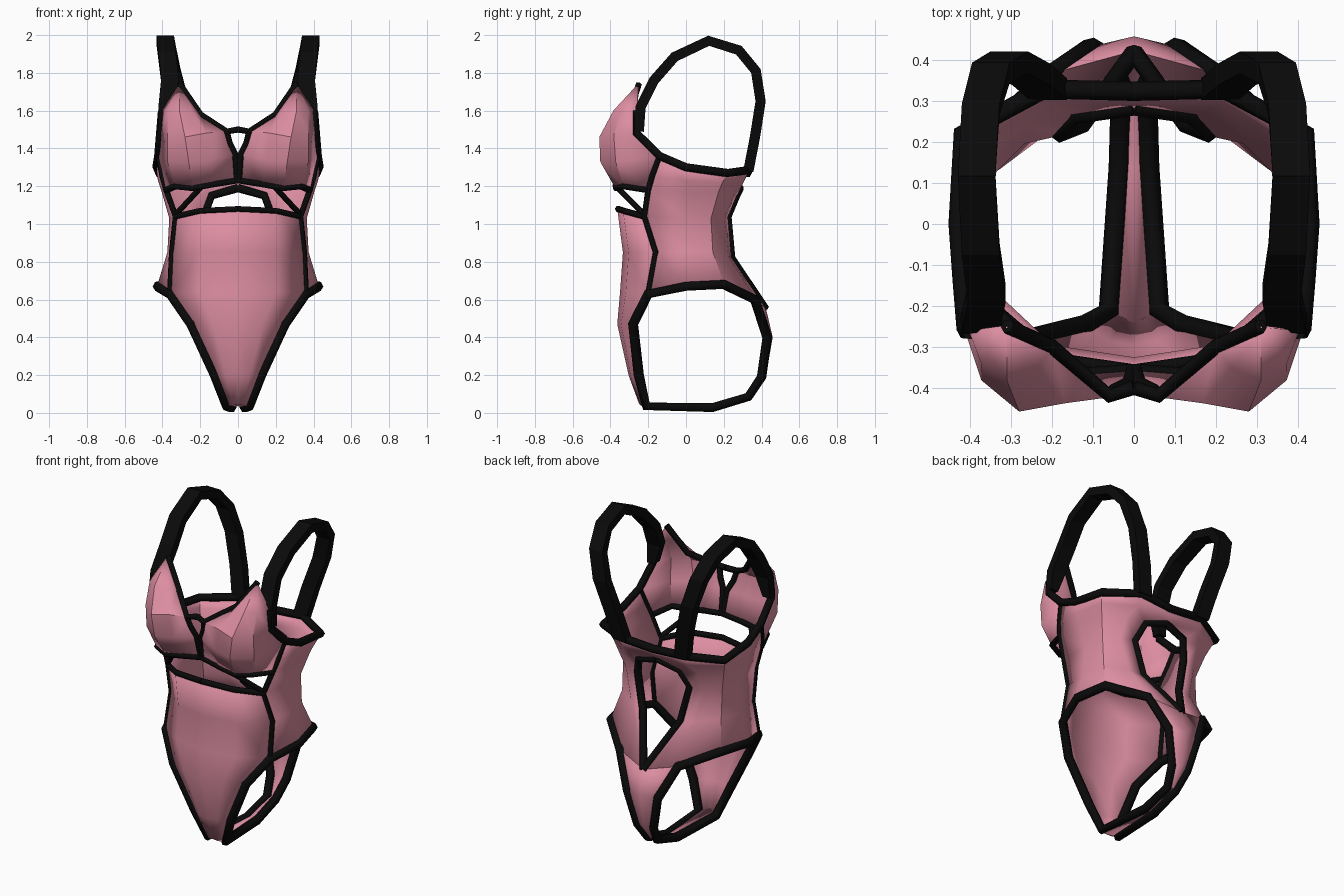
import bpy, bmesh
from mathutils import Vector

if "Cube" in bpy.data.objects:
    bpy.data.objects.remove(bpy.data.objects["Cube"])


def material(name, rgb):
    m = bpy.data.materials.new(name)
    m.diffuse_color = (*rgb, 1)
    m.use_nodes = True
    m.node_tree.nodes["Principled BSDF"].inputs["Base Color"].default_value = m.diffuse_color
    return m


PINK = material("pink_fabric", (0.72, 0.27, 0.36))
BLACK = material("black_trim", (0.003, 0.003, 0.003))


def finish(name, bm, mat, smooth):
    bmesh.ops.remove_doubles(bm, verts=bm.verts, dist=0.001)
    bmesh.ops.recalc_face_normals(bm, faces=bm.faces)
    me = bpy.data.meshes.new(name)
    bm.to_mesh(me)
    bm.free()
    me.materials.append(mat)
    ob = bpy.data.objects.new(name, me)
    bpy.context.collection.objects.link(ob)
    if smooth:
        bpy.context.view_layer.objects.active = ob
        ob.select_set(True)
        bpy.ops.object.shade_smooth_by_angle(angle=0.6)
        ob.select_set(False)
    return ob


def panel(name, rows):
    """Mirrored fabric panel lofted through rows of points."""
    bm = bmesh.new()
    for s in (1, -1):
        vs = [[bm.verts.new((s * x, y, z)) for x, y, z in r] for r in rows]
        for a, b in zip(vs, vs[1:]):
            for i in range(len(a) - 1):
                bm.faces.new((a[i], a[i + 1], b[i + 1], b[i]))
    ob = finish(name, bm, PINK, True)
    sol = ob.modifiers.new("thickness", "SOLIDIFY")
    sol.thickness = 0.008
    sol.offset = 0


def trim(name, pts, closed=False, r=0.022):
    """Mirrored black piping along a path."""
    cu = bpy.data.curves.new(name, "CURVE")
    cu.dimensions = "3D"
    cu.bevel_depth = r
    cu.bevel_resolution = 1
    cu.use_fill_caps = True
    for s in (1, -1):
        sp = cu.splines.new("POLY")
        sp.points.add(len(pts) - 1)
        for p, (x, y, z) in zip(sp.points, pts):
            p.co = (s * x, y, z, 1)
        sp.use_cyclic_u = closed
    cu.materials.append(BLACK)
    bpy.context.collection.objects.link(bpy.data.objects.new(name, cu))


def band(name, pts, wx, wn):
    """Mirrored flat strap, wide across x and thin along its normal."""
    bm = bmesh.new()
    pts = [Vector(p) for p in pts]
    for s in (1, -1):
        rings = []
        for i, p in enumerate(pts):
            t = pts[min(i + 1, len(pts) - 1)] - pts[max(i - 1, 0)]
            n = Vector((0, -t.z, t.y)).normalized() * wn
            w = wx * (0.55 if i == 0 else 1)
            ring = []
            for a, b in ((1, 1), (-1, 1), (-1, -1), (1, -1)):
                q = p + n * b + Vector((a * w, 0, 0))
                ring.append(bm.verts.new((s * q.x, q.y, q.z)))
            rings.append(ring)
        for a, b in zip(rings, rings[1:]):
            for i in range(4):
                j = (i + 1) % 4
                bm.faces.new((a[i], a[j], b[j], b[i]))
        bm.faces.new(rings[0])
        bm.faces.new(rings[-1])
    finish(name, bm, BLACK, False)


# front panel: centre line to side edge, top to bottom
front = [
    [(0, -.36, 1.08), (.2, -.33, 1.07), (.33, -.22, 1.04)],
    [(0, -.33, .85), (.2, -.30, .85), (.35, -.16, .85)],
    [(0, -.345, .64), (.2, -.315, .64), (.36, -.2, .63)],
    [(0, -.36, .47), (.13, -.34, .47), (.25, -.28, .47)],
    [(0, -.30, .2), (.06, -.29, .2), (.125, -.25, .2)],
    [(0, -.245, .05), (.025, -.235, .04), (.06, -.21, .035)],
]
# crotch and rear strip: centre line to edge, front to back
rear = [
    [(0, -.245, .05), (.06, -.21, .035)],
    [(0, .14, .04), (.035, .14, .028)],
    [(0, .34, .09), (.03, .33, .085)],
    [(0, .42, .2), (.055, .4, .19)],
    [(0, .455, .4), (.105, .43, .4)],
    [(0, .42, .55), (.2, .365, .6)],
]
# sides and back: back opening edge round to the front seam, bottom to top
body = [
    [(0, .42, .55), (.2, .365, .6), (.38, .2, .68), (.425, 0, .67), (.36, -.2, .63)],
    [(.13, .24, .82), (.22, .22, .83), (.34, .14, .85), (.37, 0, .85), (.35, -.16, .85)],
    [(.18, .22, 1.04), (.27, .2, 1.03), (.34, .13, 1.03), (.36, 0, 1.03), (.33, -.22, 1.04)],
    [(.14, .265, 1.15), (.26, .25, 1.16), (.38, .17, 1.17), (.4, 0, 1.17), (.38, -.2, 1.18)],
    [(0, .285, 1.19), (.22, .3, 1.22), (.4, .19, 1.22), (.42, 0, 1.23), (.4, -.18, 1.25)],
    [(0, .325, 1.27), (.22, .33, 1.285), (.42, .22, 1.27), (.43, 0, 1.3), (.42, -.14, 1.36)],
]
# cup: inner edge to outer edge, top to bottom
cup = [
    [(.31, -.25, 1.74)] * 5,
    [(.2, -.3, 1.58), (.24, -.35, 1.59), (.31, -.38, 1.6), (.37, -.34, 1.6), (.4, -.26, 1.6)],
    [(.06, -.42, 1.49), (.17, -.435, 1.48), (.28, -.455, 1.46), (.37, -.38, 1.47), (.41, -.26, 1.48)],
    [(.015, -.39, 1.37), (.15, -.43, 1.34), (.26, -.45, 1.33), (.37, -.37, 1.33), (.42, -.14, 1.36)],
    [(.005, -.36, 1.23), (.13, -.37, 1.21), (.24, -.37, 1.19), (.33, -.33, 1.2), (.38, -.2, 1.18)],
]
panel("front_panel", front)
panel("rear_strip", rear)
panel("side_and_back_panel", body)
panel("bust_cup", cup)


def edge(rows, i):
    return [r[i] for r in rows]


# black piping along the panel edges
trim("leg_trim", edge(front[2:], -1) + edge(rear[1:], -1) + body[0][2:4], True, .027)
trim("front_seam_trim", edge(body, -1), r=.016)
trim("waist_trim", front[0], r=.017)
trim("back_opening_trim", edge(body[:5], 0), r=.022)
trim("back_and_armhole_trim", body[-1] + [cup[2][-1], cup[1][-1]], r=.024)
trim("neckline_trim", [cup[0][0], cup[1][0], cup[2][0], (0, -.4, 1.5)], r=.018)
trim("front_keyhole_trim", [cup[2][0], (.045, -.405, 1.43), cup[3][0], cup[4][0]], r=.017)
trim("underbust_trim", [(0, -.36, 1.23)] + cup[4], r=.018)
trim("underbust_link", [(.2, -.36, 1.19), (.33, -.22, 1.05)], r=.015)

# shoulder straps looping from cup to back
band("shoulder_strap", [
    (.4, -.25, 1.49), (.375, -.24, 1.62), (.36, -.17, 1.76), (.375, -.06, 1.885),
    (.385, .12, 1.97), (.375, .28, 1.92), (.35, .37, 1.81), (.305, .395, 1.65),
    (.25, .365, 1.46), (.21, .33, 1.28)], .046, .027)
